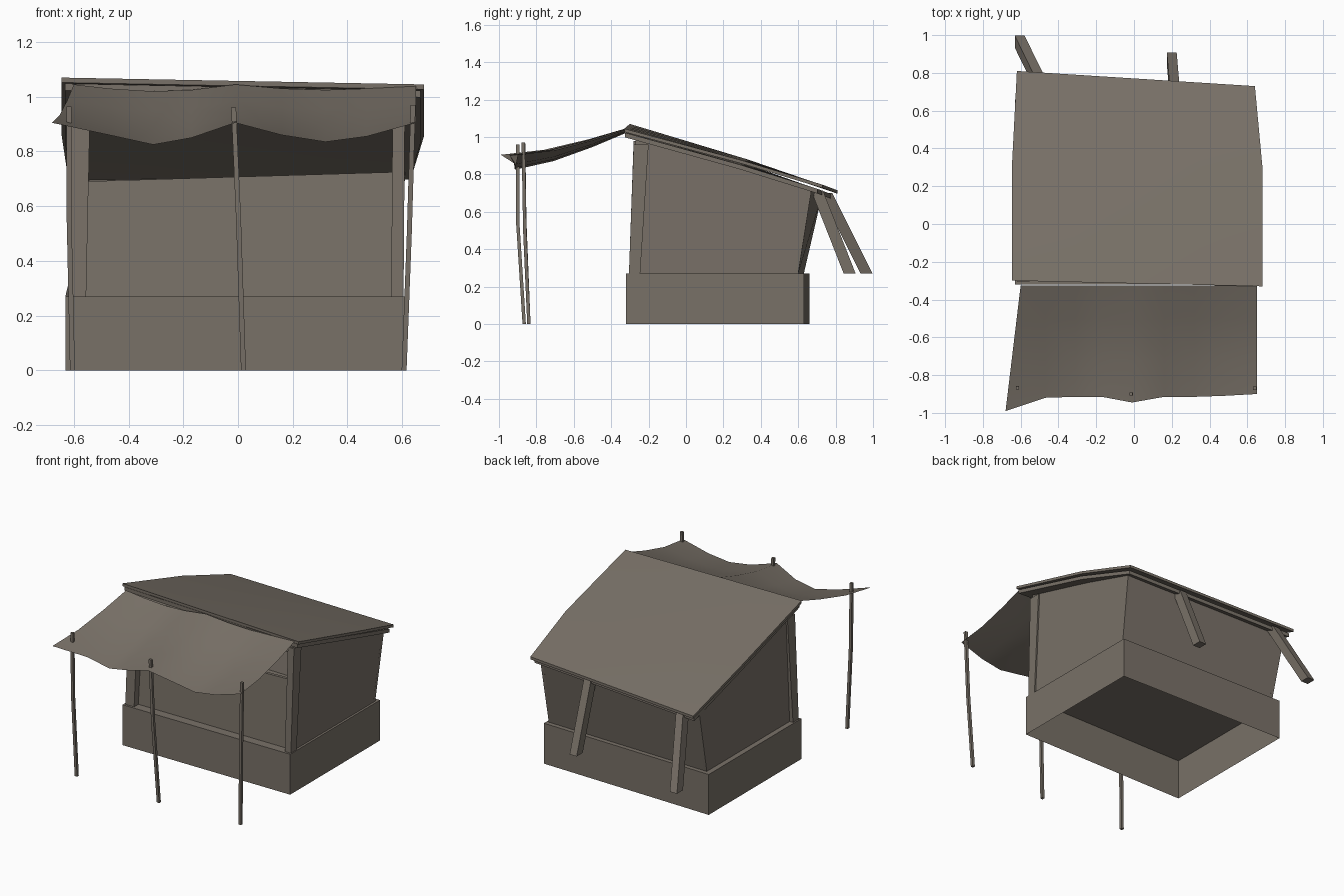
import bpy, bmesh
from mathutils import Vector

cube = bpy.data.objects.get("Cube")
if cube:
    bpy.data.objects.remove(cube, do_unlink=True)

# One weathered colour for the whole stall
cloth = bpy.data.materials.new("weathered_brown_grey")
cloth.use_nodes = True
cloth.diffuse_color = (0.19, 0.165, 0.137, 1)
cloth.node_tree.nodes["Principled BSDF"].inputs["Base Color"].default_value = cloth.diffuse_color
cloth.node_tree.nodes["Principled BSDF"].inputs["Roughness"].default_value = 0.9


def finish(name, bm, smooth=False):
    bmesh.ops.recalc_face_normals(bm, faces=bm.faces)
    mesh = bpy.data.meshes.new(name)
    bm.to_mesh(mesh)
    bm.free()
    mesh.materials.append(cloth)
    obj = bpy.data.objects.new(name, mesh)
    bpy.context.collection.objects.link(obj)
    if smooth:
        bpy.ops.object.select_all(action="DESELECT")
        obj.select_set(True)
        bpy.context.view_layer.objects.active = obj
        bpy.ops.object.shade_smooth_by_angle(angle=0.6)
    return obj


def loft(name, rings, cap_start=True, cap_end=True, smooth=False):
    """Skin a run of equal rings of points."""
    bm = bmesh.new()
    loops = [[bm.verts.new(p) for p in ring] for ring in rings]
    n = len(loops[0])
    for a, b in zip(loops, loops[1:]):
        for i in range(n):
            j = (i + 1) % n
            bm.faces.new((a[i], a[j], b[j], b[i]))
    if cap_start:
        bm.faces.new(loops[0][::-1])
    if cap_end:
        bm.faces.new(loops[-1])
    return finish(name, bm, smooth)


def rect(x0, x1, y0, y1, z):
    return [(x0, y0, z), (x1, y0, z), (x1, y1, z), (x0, y1, z)]


def bar(name, path, wx, wy):
    """Square section bar following a path."""
    return loft(name, [rect(x - wx, x + wx, y - wy, y + wy, z) for x, y, z in path])


def sheet(name, rows, thickness=0):
    """Smooth surface through rows of points, thickened downward."""
    bm = bmesh.new()
    top = [[bm.verts.new(p) for p in row] for row in rows]
    for a, b in zip(top, top[1:]):
        for i in range(len(a) - 1):
            bm.faces.new((a[i], a[i + 1], b[i + 1], b[i]))
    if thickness:
        made = bmesh.ops.extrude_face_region(bm, geom=bm.faces[:])
        moved = [v for v in made["geom"] if isinstance(v, bmesh.types.BMVert)]
        bmesh.ops.translate(bm, verts=moved, vec=(0, 0, -thickness))
    return finish(name, bm, True)


def span(a, b, steps):
    return [Vector(a).lerp(Vector(b), i / steps) for i in range(steps + 1)]


# Plinth, open underneath
base_plan = [(-0.63, -0.32), (0.61, -0.32), (0.61, 0.63), (-0.63, 0.66)]
loft("plinth", [[(x, y, z) for x, y in base_plan] for z in (0, 0.27)], cap_start=False)

# Corner posts at the front
loft("right_post", [rect(-0.62, -0.555, -0.305, -0.245, 0.27),
                    rect(-0.61, -0.54, -0.28, -0.2, 0.98)])
loft("left_post", [rect(0.56, 0.605, -0.305, -0.245, 0.27),
                   rect(0.565, 0.61, -0.28, -0.2, 0.96)])

# Side walls, with tops following the roof slope
for name, s, back_low, back_high in (("right_wall", -1, 0.63, 0.73), ("left_wall", 1, 0.6, 0.67)):
    outer = [(0.595 * s, -0.26, 0.27), (0.595 * s, back_low, 0.27),
             (0.61 * s, back_high, 0.71), (0.6 * s, -0.23, 1.0)]
    loft(name, [outer, [(x - 0.02 * s, y, z) for x, y, z in outer]])

# Back wall, leaning outward
back = [(-0.595, 0.63, 0.27), (0.595, 0.6, 0.27), (0.61, 0.67, 0.72), (-0.61, 0.73, 0.7)]
loft("back_wall", [back, [(x, y - 0.02, z) for x, y, z in back]])

# Front panel below the hatch, and the beam above it
panel = [(-0.58, -0.26, 0.27), (0.58, -0.26, 0.27), (0.58, -0.24, 0.725), (-0.58, -0.24, 0.69)]
loft("front_panel", [panel, [(x, y + 0.02, z) for x, y, z in panel]])
loft("hatch_beam", [rect(-0.6, 0.6, -0.27, -0.22, z) for z in (0.92, 0.99)])

# Roof covering over a slightly smaller board layer
ridge = [(-0.645, -0.30, 1.07), (0.68, -0.33, 1.045)]
middle = [(-0.645, 0.33, 0.88), (0.68, 0.3, 0.875)]
eave = [(-0.62, 0.81, 0.715), (0.64, 0.73, 0.745)]
roof_rows = [span(*edge, 4) for edge in (ridge, middle, eave)]
sheet("roof_cover", roof_rows, 0.018)
boards = [[Vector((p.x * 0.98, p.y * 0.97 - 0.005, p.z - 0.022)) for p in row] for row in roof_rows]
sheet("roof_boards", boards, 0.025)

# Awning sagging between its poles: (x, front y, back z, front z)
stations = [(-0.64, -0.99, 1.045, 0.905), (-0.47, -0.92, 1.03, 0.86), (-0.31, -0.915, 1.02, 0.825),
            (-0.17, -0.915, 1.025, 0.85), (-0.01, -0.945, 1.045, 0.905), (0.16, -0.915, 1.03, 0.86),
            (0.32, -0.915, 1.025, 0.835), (0.47, -0.91, 1.03, 0.855), (0.65, -0.9, 1.04, 0.905)]
awning_rows = []
for t, drop in ((0, 0), (0.3, 0.016), (0.65, 0.022), (1, 0)):
    row = []
    for x, y, zb, zf in stations:
        spread = (0.04 - 0.08 * t) if x < -0.6 else 0
        row.append((x + spread, -0.325 + (y + 0.325) * t, zb + (zf - zb) * t - drop))
    awning_rows.append(row)
sheet("awning", awning_rows)

# Slender awning poles with a slight bend
bar("right_pole", [(-0.605, -0.84, 0), (-0.617, -0.862, 0.55), (-0.617, -0.868, 0.965)], 0.009, 0.009)
bar("middle_pole", [(0.02, -0.865, 0), (0.002, -0.9, 0.55), (-0.016, -0.9, 0.96)], 0.009, 0.009)
bar("left_pole", [(0.607, -0.84, 0), (0.626, -0.862, 0.5), (0.64, -0.87, 0.97)], 0.009, 0.009)

# Sloping props under the back eave
bar("left_back_prop", [(0.2, 0.875, 0.27), (0.215, 0.7, 0.715)], 0.026, 0.032)
bar("right_back_prop", [(-0.605, 0.965, 0.27), (-0.5, 0.75, 0.7)], 0.026, 0.032)
